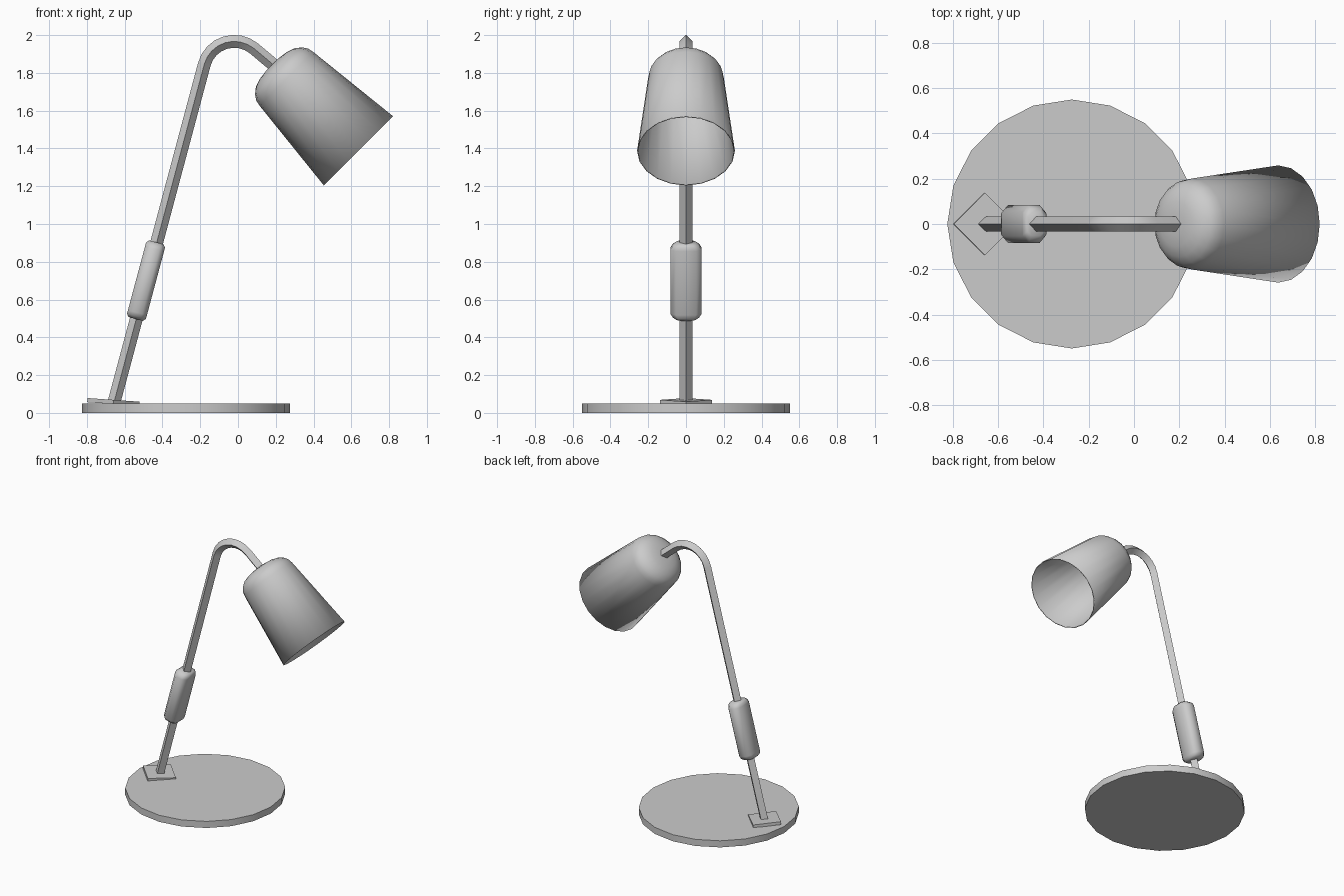
import bpy, bmesh, math
from mathutils import Vector

if "Cube" in bpy.data.objects:
    bpy.data.objects.remove(bpy.data.objects["Cube"])


def loft(name, rings, cap=True, angle=30, loc=(0, 0, 0), tilt=0):
    """Skin a list of point rings into one mesh object."""
    bm = bmesh.new()
    vr = [[bm.verts.new(p) for p in ring] for ring in rings]
    n = len(rings[0])
    for a, b in zip(vr, vr[1:]):
        for i in range(n):
            j = (i + 1) % n
            bm.faces.new((a[i], a[j], b[j], b[i]))
    if cap:
        bm.faces.new(vr[0])
    bm.faces.new(vr[-1])
    bmesh.ops.recalc_face_normals(bm, faces=bm.faces)
    me = bpy.data.meshes.new(name)
    bm.to_mesh(me)
    bm.free()
    ob = bpy.data.objects.new(name, me)
    bpy.context.collection.objects.link(ob)
    ob.location = loc
    ob.rotation_euler = (0, math.radians(tilt), 0)
    bpy.ops.object.select_all(action='DESELECT')
    ob.select_set(True)
    bpy.context.view_layer.objects.active = ob
    bpy.ops.object.shade_smooth_by_angle(angle=math.radians(angle))
    return ob


def circle(r, z, n):
    return [(r * math.cos(2 * math.pi * i / n), r * math.sin(2 * math.pi * i / n), z)
            for i in range(n)]


# Round base and the small square foot plate on it
loft("base", [circle(0.55, 0, 20), circle(0.55, 0.05, 20)], loc=(-0.275, 0, 0))
loft("foot_plate", [circle(0.138, -0.011, 4), circle(0.138, 0.011, 4)],
     loc=(-0.66, 0, 0.058), tilt=4)

# Bent square pole: straight run, arc over the top, short run into the shade
R, cx, cz = 0.164, -0.02, 1.803
path = [(-0.658, 0.05, 165)]
path += [(cx + R * math.cos(math.radians(a)), cz + R * math.sin(math.radians(a)), a)
         for a in [165 - 115 * i / 8 for i in range(9)]]
path.append((0.215, 1.82, 50))
h = 0.034
rings = []
for x, z, a in path:
    n = Vector((math.cos(math.radians(a)), 0, math.sin(math.radians(a)))) * h
    c, y = Vector((x, 0, z)), Vector((0, h, 0))
    rings.append([c + n, c + y, c - n, c - y])
loft("pole", rings)

# Grip on the pole: flat faces front and back, soft bulged sides, chamfered ends
section = [(.052, .053), (.026, .083), (-.026, .083), (-.052, .053),
           (-.052, -.053), (-.026, -.083), (.026, -.083), (.052, -.053)]
ends = [(.21, .75, .62), (.195, 1, .84), (.175, 1, 1)]
levels = [(-z, sx, sy) for z, sx, sy in ends] + [e for e in reversed(ends)]
loft("grip", [[(x * sx, y * sy, z) for x, y in section] for z, sx, sy in levels],
     angle=45, loc=(-0.487, 0, 0.70), tilt=15)

# Thin tapered lamp shade with a rounded crown, open at the rim
profile = [(.259, 0), (.201, .54), (.194, .571), (.177, .597),
           (.145, .623), (.10, .638), (.05, .645)]
shade = loft("shade", [circle(r, z, 20) for r, z in profile], cap=False,
             angle=40, loc=(0.6375, 0, 1.3875), tilt=-45)
wall = shade.modifiers.new("wall", 'SOLIDIFY')
wall.thickness = 0.006
wall.offset = -1
